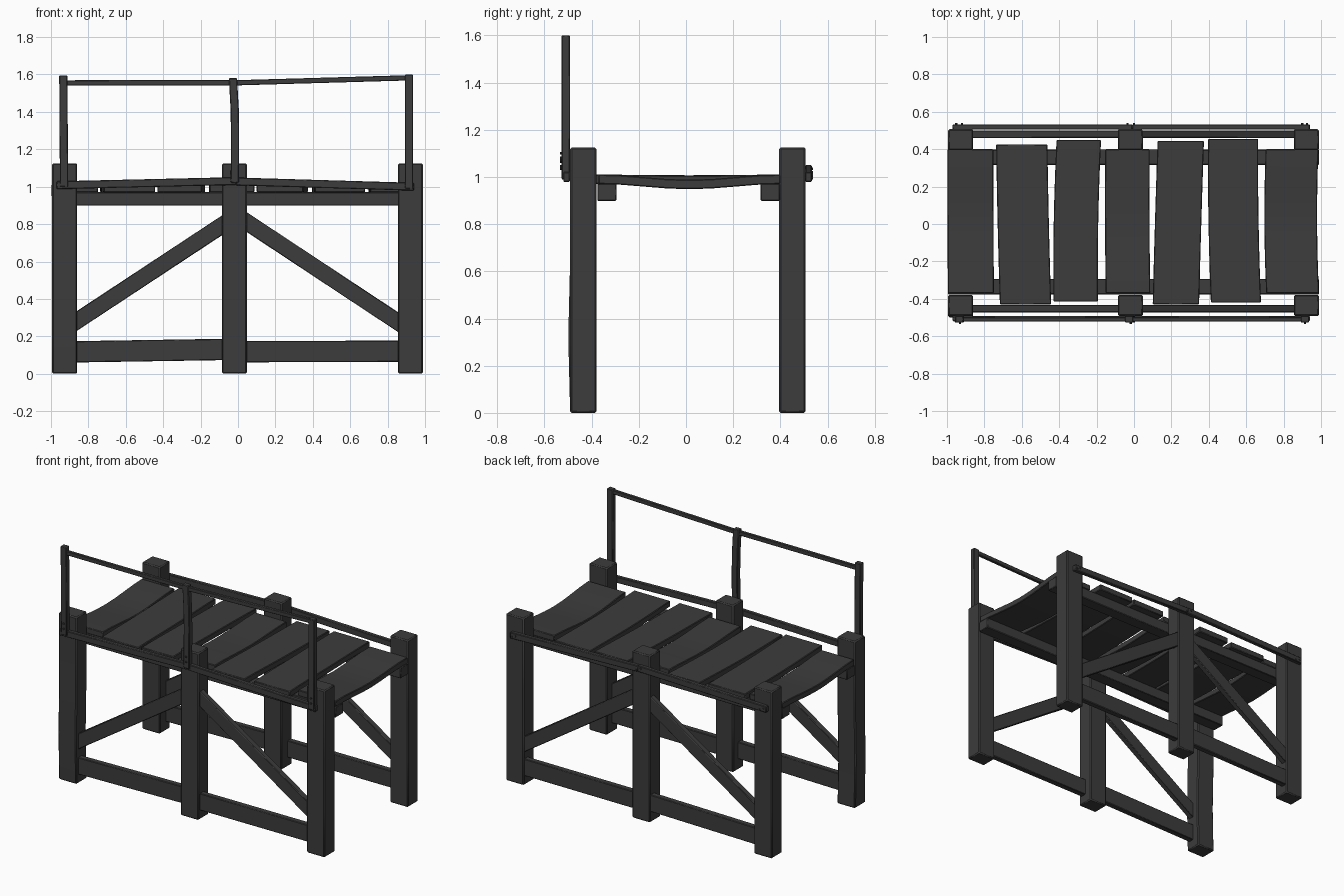
import bpy, bmesh, math
from mathutils import Vector, Matrix

if "Cube" in bpy.data.objects:
    bpy.data.objects.remove(bpy.data.objects["Cube"])

wood = bpy.data.materials.new("dark_wood")
wood.diffuse_color = (0.045, 0.045, 0.045, 1)
wood.use_nodes = True
wood.node_tree.nodes["Principled BSDF"].inputs["Base Color"].default_value = wood.diffuse_color


def finish(name, bm, bevel=0.0):
    bmesh.ops.recalc_face_normals(bm, faces=bm.faces)
    me = bpy.data.meshes.new(name)
    bm.to_mesh(me)
    bm.free()
    me.materials.append(wood)
    ob = bpy.data.objects.new(name, me)
    bpy.context.collection.objects.link(ob)
    if bevel:
        m = ob.modifiers.new("worn_edges", 'BEVEL')
        m.width, m.segments, m.limit_method = bevel, 1, 'ANGLE'
        m.angle_limit = math.radians(40)
    bpy.context.view_layer.objects.active = ob
    ob.select_set(True)
    bpy.ops.object.shade_smooth_by_angle(angle=math.radians(30))
    ob.select_set(False)
    return ob


def timber(name, path, u, v, bevel=0.004):
    """Rectangular section with half-axes u, v swept along a short path."""
    bm = bmesh.new()
    u, v = Vector(u), Vector(v)
    rings = [[bm.verts.new(Vector(p) + a * u + b * v)
              for a, b in ((-1, -1), (1, -1), (1, 1), (-1, 1))] for p in path]
    for r, s in zip(rings, rings[1:]):
        for i in range(4):
            j = (i + 1) % 4
            bm.faces.new((r[i], r[j], s[j], s[i]))
    bm.faces.new(rings[0])
    bm.faces.new(rings[-1])
    return finish(name, bm, bevel)


def nail(name, x, y, z):
    bm = bmesh.new()
    mat = Matrix.Translation((x, y, z)) @ Matrix.Rotation(math.pi / 2, 4, 'X')
    bmesh.ops.create_cone(bm, cap_ends=True, segments=8, radius1=0.006,
                          radius2=0.006, depth=0.014, matrix=mat)
    finish(name, bm)


# side frames: posts, bottom rails, diagonal braces, deck beams, outer rails
POST_X = (-0.927, -0.019, 0.922)
for side, py, ry, beam_y, oy, out in (("front", -0.435, -0.452, -0.335, -0.506, -1),
                                      ("back", 0.451, 0.48, 0.357, 0.519, 1)):
    for i, x in enumerate(POST_X):
        bulge = -0.008 if (side == "front" and i == 0) else 0
        timber(f"{side}_post_{i}", [(x, py, 0), (x, py + bulge, 0.32),
                                    (x, py, 0.65), (x, py, 1.125)],
               (0.067, 0, 0), (0, 0.056, 0), 0.007)
    timber(f"{side}_bottom_rail_left", [(-0.88, ry, 0.117), (-0.06, ry, 0.13)],
           (0, 0.02, 0), (0, 0, 0.057))
    timber(f"{side}_bottom_rail_right", [(0.02, ry, 0.118), (0.88, ry, 0.12)],
           (0, 0.02, 0), (0, 0, 0.057))
    timber(f"{side}_brace_left", [(-0.88, ry, 0.27), (-0.06, ry, 0.81)],
           (0, 0.02, 0), (0, 0, 0.053))
    timber(f"{side}_brace_right", [(0.02, ry, 0.828), (0.88, ry, 0.26)],
           (0, 0.02, 0), (0, 0, 0.053))
    timber(f"{side}_deck_beam", [(-0.995, beam_y, 0.935), (0.99, beam_y, 0.935)],
           (0, 0.041, 0), (0, 0, 0.036))
    timber(f"{side}_outer_rail_left", [(-0.97, oy, 1.008), (-0.01, oy, 1.03)],
           (0, 0.014, 0), (0, 0, 0.021))
    timber(f"{side}_outer_rail_right", [(-0.01, oy, 1.028), (0.94, oy, 1.0)],
           (0, 0.014, 0), (0, 0, 0.021))
    for i, (x, z) in enumerate(((-0.95, 1.01), (-0.92, 1.0), (-0.035, 1.035),
                                (0.0, 1.02), (0.9, 1.005), (0.925, 0.995))):
        nail(f"{side}_nail_{i}", x, oy + out * 0.013, z)

# deck planks: x centre at front, middle, back; half width; y range; sag
PLANKS = (
    (-0.872, -0.874, -0.875, 0.123, -0.37, 0.400, 0.022),
    (-0.580, -0.592, -0.600, 0.137, -0.43, 0.425, 0.004),
    (-0.312, -0.310, -0.295, 0.119, -0.415, 0.45, 0.003),
    (-0.032, -0.036, -0.035, 0.119, -0.37, 0.400, 0.014),
    (0.224, 0.236, 0.250, 0.124, -0.43, 0.445, 0.003),
    (0.545, 0.532, 0.530, 0.134, -0.42, 0.455, 0.004),
    (0.848, 0.838, 0.845, 0.141, -0.37, 0.400, 0.022),
)
for k, (xf, xm, xb, hw, y0, y1, sag) in enumerate(PLANKS):
    path = []
    for i in range(9):
        t = i / 8
        x = xf * (1 - t) * (1 - 2 * t) + 4 * xm * t * (1 - t) + xb * t * (2 * t - 1)
        path.append((x, y0 + (y1 - y0) * t, 0.99 - sag * math.sin(math.pi * t) ** 2))
    timber(f"deck_plank_{k}", path, (hw, 0, 0), (0, 0, 0.02))

# handrail on the front: three uprights and two thin top bars
UPRIGHTS = (
    [(-0.93, 1.0), (-0.934, 1.595)],
    [(-0.017, 1.02), (-0.016, 1.30), (-0.018, 1.42), (-0.027, 1.58)],
    [(0.914, 0.99), (0.914, 1.6)],
)
for i, pts in enumerate(UPRIGHTS):
    timber(f"handrail_upright_{i}", [(x, -0.509, z) for x, z in pts],
           (0.022, 0, 0), (0, 0.018, 0), 0.004)
    for j, dz in enumerate((0.045, 0.08)):
        nail(f"upright_nail_{i}_{j}", pts[0][0], -0.527, pts[0][1] + dz)
timber("handrail_bar_left", [(-0.93, -0.51, 1.555), (-0.025, -0.51, 1.556)],
       (0, 0.011, 0), (0, 0, 0.014), 0.003)
timber("handrail_bar_right", [(-0.025, -0.51, 1.555), (0.914, -0.51, 1.582)],
       (0, 0.011, 0), (0, 0, 0.014), 0.003)
